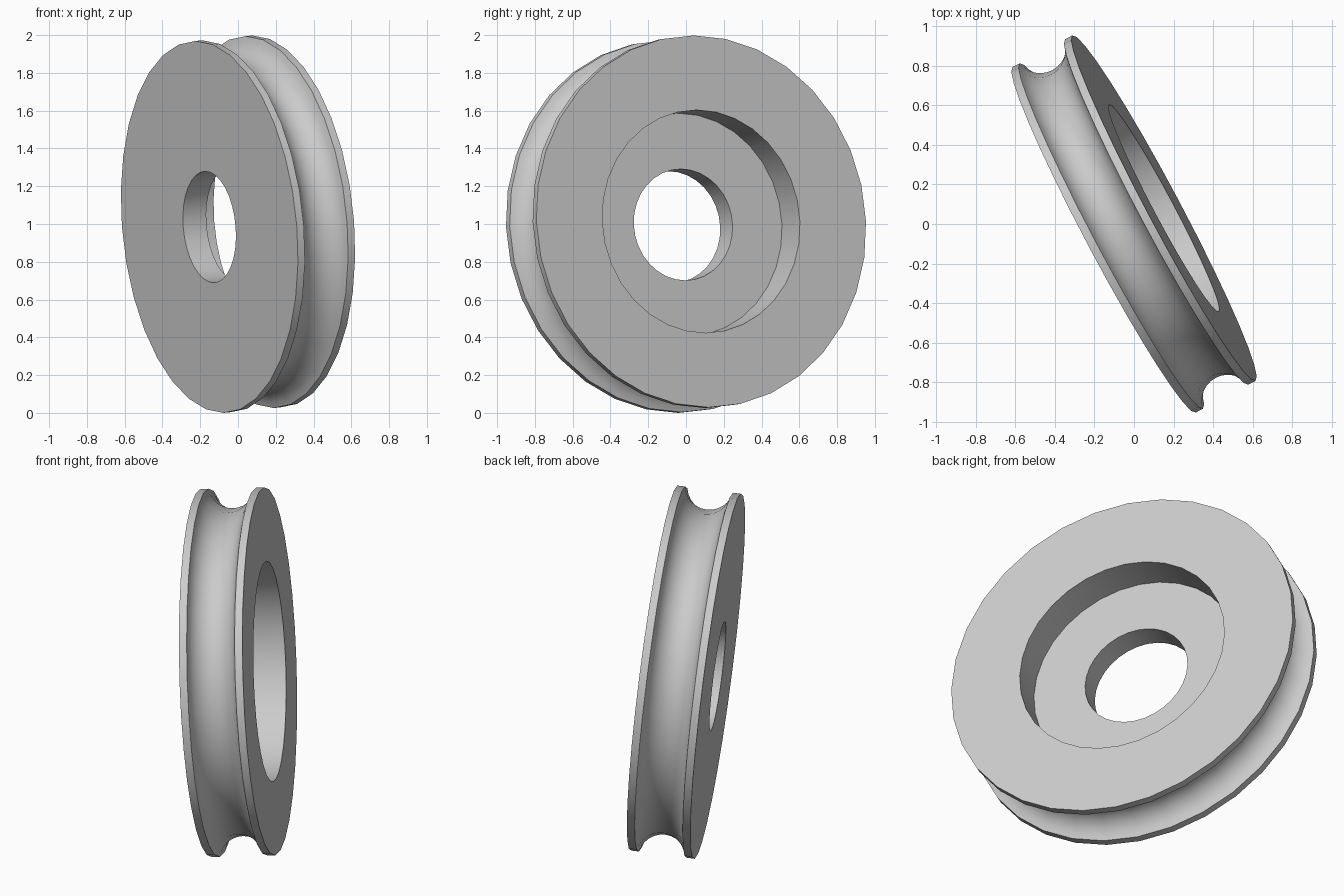
import bpy, bmesh, math
from mathutils import Vector, Matrix

cube = bpy.data.objects.get("Cube")
if cube:
    bpy.data.objects.remove(cube, do_unlink=True)

# Wheel dimensions
SEGMENTS = 32
RADIUS = 0.988
HALF = 0.172           # half the wheel thickness
GROOVE = 0.13          # half the groove width
SAG = 0.108            # groove depth
BORE = 0.296
POCKET = 0.592
FLOOR = HALF - 0.204   # height of the pocket floor along the axle
AXLE = Vector((0.88, 0.467, 0.085)).normalized()


def groove_points(steps=12):
    """Circular arc sunk into the rim, from the plain side to the pocket side."""
    r = (GROOVE ** 2 + SAG ** 2) / (2 * SAG)
    centre = RADIUS - SAG + r
    half_angle = math.atan2(GROOVE, centre - RADIUS)
    for i in range(steps + 1):
        a = half_angle * (2 * i / steps - 1)
        yield centre - r * math.cos(a), r * math.sin(a)


# Closed half section: (radius, height along the axle)
profile = [(BORE, -HALF), (RADIUS, -HALF), *groove_points(), (RADIUS, HALF),
           (POCKET, HALF), (POCKET, FLOOR), (BORE, FLOOR)]

# Turn the section around the axle
bm = bmesh.new()
verts = [bm.verts.new((r, 0, h)) for r, h in profile]
edges = [bm.edges.new((v, verts[(i + 1) % len(verts)])) for i, v in enumerate(verts)]
bmesh.ops.spin(bm, geom=verts + edges, cent=(0, 0, 0), axis=(0, 0, 1),
               angle=2 * math.pi, steps=SEGMENTS, use_merge=True)
bmesh.ops.remove_doubles(bm, verts=bm.verts, dist=1e-4)
bmesh.ops.recalc_face_normals(bm, faces=bm.faces)

# Tilt the axle and stand the wheel on the ground
bm.transform(AXLE.to_track_quat('Z', 'Y').to_matrix().to_4x4())
bm.transform(Matrix.Translation((0, 0, -min(v.co.z for v in bm.verts))))
mesh = bpy.data.meshes.new("pulley_wheel")
bm.to_mesh(mesh)
bm.free()
wheel = bpy.data.objects.new("pulley_wheel", mesh)
bpy.context.collection.objects.link(wheel)

# Plain grey
grey = bpy.data.materials.new("light_grey")
grey.use_nodes = True
colour = (0.6, 0.6, 0.6, 1)
grey.diffuse_color = colour
grey.node_tree.nodes["Principled BSDF"].inputs["Base Color"].default_value = colour
mesh.materials.append(grey)

# Smooth round walls, sharp rims
bpy.ops.object.select_all(action='DESELECT')
wheel.select_set(True)
bpy.context.view_layer.objects.active = wheel
bpy.ops.object.shade_smooth_by_angle(angle=math.radians(30))
